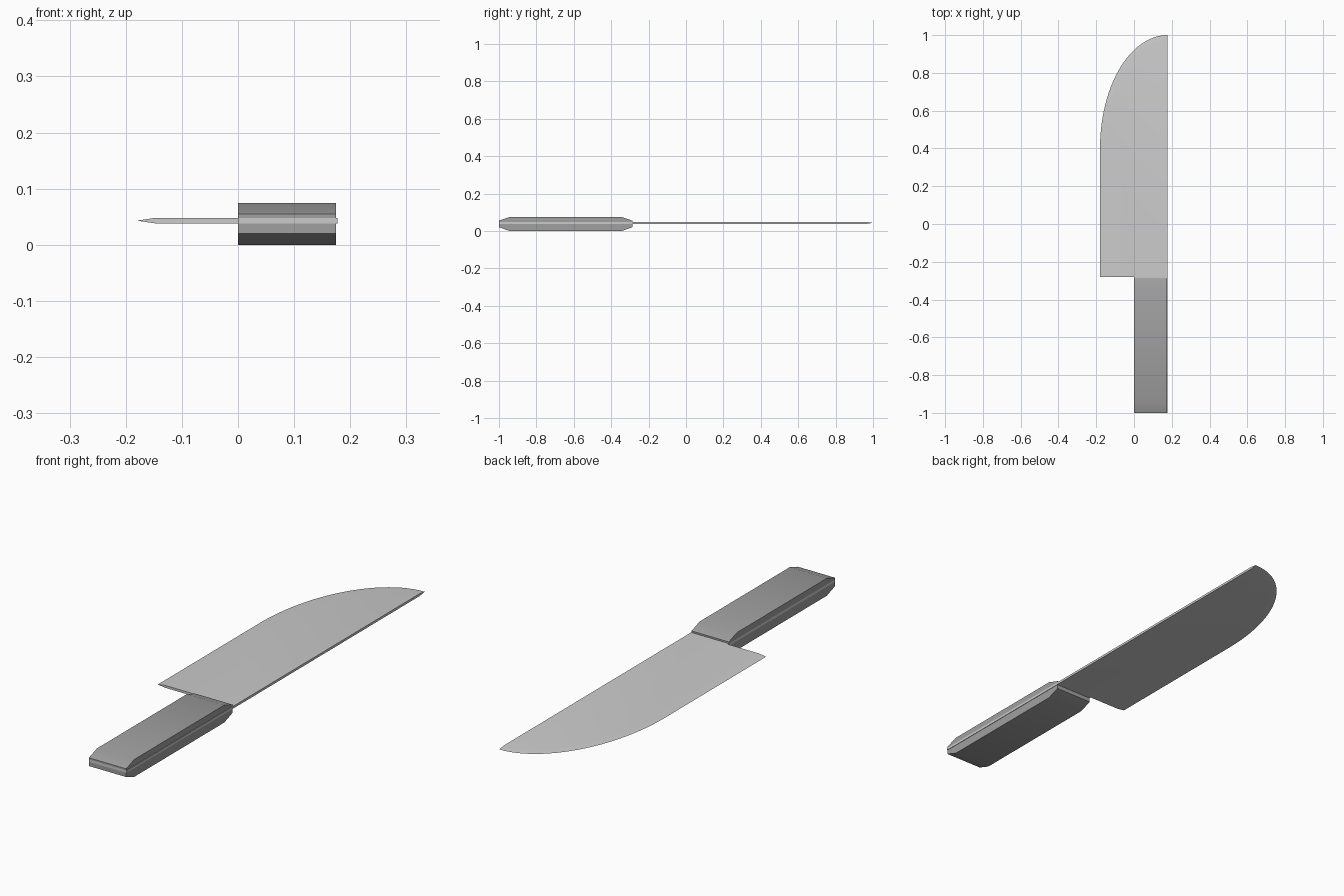
import bpy, bmesh, math

cube = bpy.data.objects.get("Cube")
if cube:
    bpy.data.objects.remove(cube, do_unlink=True)


def make_material(name, rgb):
    mat = bpy.data.materials.new(name)
    mat.use_nodes = True
    mat.diffuse_color = (*rgb, 1)
    mat.node_tree.nodes["Principled BSDF"].inputs["Base Color"].default_value = (*rgb, 1)
    return mat


def finish(name, bm, mat):
    bmesh.ops.recalc_face_normals(bm, faces=bm.faces)
    mesh = bpy.data.meshes.new(name)
    bm.to_mesh(mesh)
    bm.free()
    mesh.materials.append(mat)
    obj = bpy.data.objects.new(name, mesh)
    bpy.context.collection.objects.link(obj)
    bpy.ops.object.select_all(action="DESELECT")
    obj.select_set(True)
    bpy.context.view_layer.objects.active = obj
    bpy.ops.object.shade_smooth_by_angle(angle=math.radians(30))
    return obj


steel = make_material("blade steel", (0.60, 0.60, 0.60))
grey = make_material("handle grey", (0.35, 0.35, 0.35))

SPINE, HEEL, TANG_Z, EDGE_Z, FLAT_Z = 0.177, -0.28, 0.038, 0.043, 0.048
STEPS = 24


def blade_outline(inset):
    """Straight cutting edge that sweeps round to the tip at the spine."""
    rx, ry = 0.357 - inset, 0.60 - inset
    points = [(SPINE - rx, HEEL)]
    for i in range(STEPS + 1):
        a = math.pi / 2 * i / STEPS
        points.append((SPINE - rx * math.cos(a), 0.40 + ry * math.sin(a)))
    return points


# Blade: two flat cheeks, each ground down to one thin cutting edge
bm = bmesh.new()
edge = [bm.verts.new((x, y, EDGE_Z)) for x, y in blade_outline(0)]
cheeks = []
for z in (TANG_Z, FLAT_Z):
    rim = [bm.verts.new((x, y, z)) for x, y in blade_outline(0.033)]
    butt = bm.verts.new((SPINE, HEEL, z))
    bm.faces.new(rim + [butt])
    for i in range(len(rim) - 1):
        bm.faces.new((edge[i], edge[i + 1], rim[i + 1], rim[i]))
    cheeks.append((rim, butt))
(low, low_butt), (high, high_butt) = cheeks
bm.faces.new((low_butt, high_butt, high[-1], edge[-1], low[-1]))
bm.faces.new((low_butt, low[0], edge[0], high[0], high_butt))
finish("blade", bm, steel)


def extruded_side_profile(name, profile, x0, x1, mat):
    bm = bmesh.new()
    face = bm.faces.new([bm.verts.new((x0, y, z)) for y, z in profile])
    ext = bmesh.ops.extrude_face_region(bm, geom=[face])["geom"]
    verts = [v for v in ext if isinstance(v, bmesh.types.BMVert)]
    bmesh.ops.translate(bm, verts=verts, vec=(x1 - x0, 0, 0))
    return finish(name, bm, mat)


# Tang: steel core running through the handle
BACK, FRONT, SLOPE = -1.0, -0.287, 0.055
extruded_side_profile("tang", [(BACK, TANG_Z), (HEEL, TANG_Z),
                               (HEEL, FLAT_Z), (BACK, FLAT_Z)], 0, SPINE, steel)

# Handle scales: slabs above and below the tang with sloped ends
for name, inner, shoulder, outer in (("upper_handle_scale", FLAT_Z, 0.055, 0.074),
                                     ("lower_handle_scale", TANG_Z, 0.020, 0.0)):
    extruded_side_profile(name, [(BACK, inner), (FRONT, inner), (FRONT, shoulder),
                                 (FRONT - SLOPE, outer), (BACK + SLOPE, outer),
                                 (BACK, shoulder)], 0, 0.175, grey)
